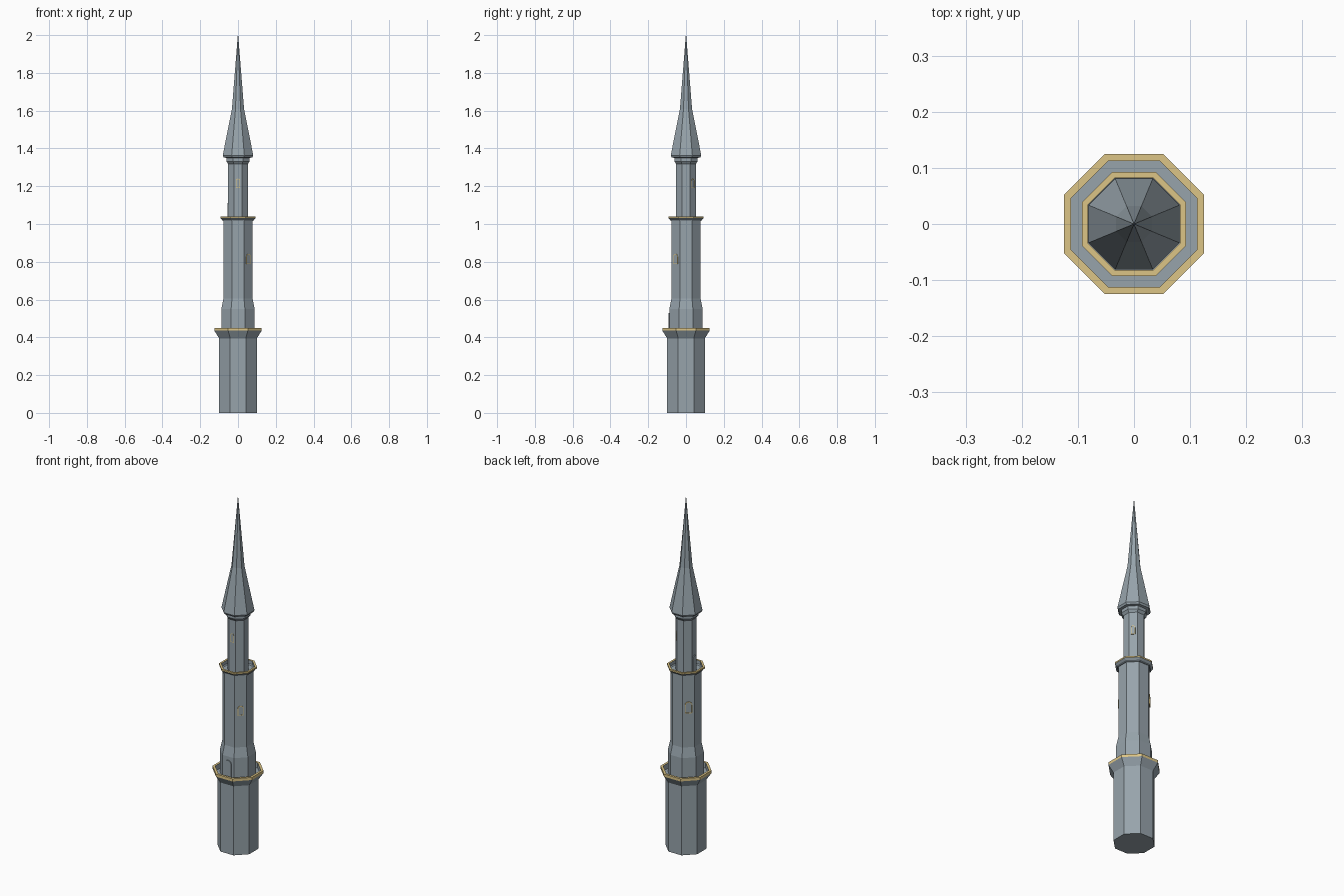
import bpy, bmesh, math
from mathutils import Matrix, Vector

if "Cube" in bpy.data.objects:
    bpy.data.objects.remove(bpy.data.objects["Cube"])

def material(name, rgb):
    m = bpy.data.materials.new(name)
    m.diffuse_color = (*rgb, 1)
    m.use_nodes = True
    m.node_tree.nodes["Principled BSDF"].inputs["Base Color"].default_value = m.diffuse_color
    return m

SLATE = material("slate", (0.31, 0.37, 0.41))
GOLD = material("gold_trim", (0.72, 0.56, 0.24))
N = 8

def finish(name, bm, mats):
    bmesh.ops.recalc_face_normals(bm, faces=bm.faces)
    me = bpy.data.meshes.new(name)
    bm.to_mesh(me)
    bm.free()
    for m in mats:
        me.materials.append(m)
    ob = bpy.data.objects.new(name, me)
    bpy.context.collection.objects.link(ob)
    return ob

def octagon(name, profile, gold=()):
    """Eight-sided stack of (apothem, z) rings; gold lists trim segments."""
    bm = bmesh.new()
    rings = []
    for a, z in profile:
        r = a / math.cos(math.pi / N)
        rings.append([bm.verts.new((r * math.cos((i + .5) * 2 * math.pi / N),
                                    r * math.sin((i + .5) * 2 * math.pi / N), z))
                      for i in range(N)])
    for k in range(len(rings) - 1):
        lo, hi = rings[k], rings[k + 1]
        for i in range(N):
            j = (i + 1) % N
            f = bm.faces.new((lo[i], lo[j], hi[j], hi[i]))
            f.material_index = int(k in gold)
    bm.faces.new(rings[0][::-1])
    bm.faces.new(rings[-1])
    return finish(name, bm, [SLATE, GOLD])

def arch(w, h, steps=6):
    """Outline of a round-headed opening, from bottom left to bottom right."""
    r = w / 2
    pts = [(-r, 0)]
    for i in range(steps + 1):
        t = math.pi * (1 - i / steps)
        pts.append((r * math.cos(t), h - r + r * math.sin(t)))
    return pts + [(r, 0)]

def place(ob, angle, apothem, z):
    a = math.radians(angle)
    ob.matrix_world = (Matrix.Translation((apothem * math.cos(a), apothem * math.sin(a), z))
                       @ Matrix.Rotation(a + math.pi / 2, 4, 'Z'))

def panel(name, w, h, depth, angle, apothem, z, mat):
    bm = bmesh.new()
    f = bm.faces.new([bm.verts.new((x, 0.003, y)) for x, y in arch(w, h)])
    g = bmesh.ops.extrude_face_region(bm, geom=[f])["geom"]
    bmesh.ops.translate(bm, verts=[v for v in g if isinstance(v, bmesh.types.BMVert)],
                        vec=Vector((0, -0.003 - depth, 0)))
    place(finish(name, bm, [mat]), angle, apothem, z)

def window(name, w, h, depth, angle, apothem, z, t=0.004):
    # raised frame
    bm = bmesh.new()
    outer = arch(w, h)
    inner = [(x, y + t) for x, y in arch(w - 2 * t, h - 2 * t)]
    loops = [[bm.verts.new((x, d, y)) for x, y in pts]
             for pts, d in ((outer, 0.002), (outer, -depth), (inner, -depth), (inner, 0.002))]
    n = len(outer)
    for a, b in zip(loops, loops[1:] + loops[:1]):
        for i in range(n):
            j = (i + 1) % n
            bm.faces.new((a[i], a[j], b[j], b[i]))
    place(finish(name + "_frame", bm, [GOLD]), angle, apothem, z)
    # pane inside it
    panel(name + "_pane", w - 2 * t, h - 2 * t, 0.001, angle, apothem, z + t, SLATE)

# tower stages with flared, gold-topped balconies
octagon("lower_stage", [(.10, 0), (.10, .395), (.125, .435), (.125, .45),
                        (.112, .45), (.112, .42), (.085, .42)], gold=(2, 3))
octagon("middle_stage", [(.088, .42), (.088, .55), (.077, .605), (.077, 1.015),
                         (.093, 1.032), (.093, 1.04), (.082, 1.04),
                         (.082, 1.015), (.05, 1.015)], gold=(4, 5))
octagon("upper_stage", [(.052, 1.015), (.052, 1.318), (.062, 1.332), (.062, 1.355)])

# spire roof
octagon("spire", [(.062, 1.35), (.076, 1.352), (.081, 1.362), (.032, 1.61), (.001, 2.0)])

# balcony doors
panel("middle_door", .04, .11, .004, -90, .088, .42, SLATE)
panel("upper_door", .032, .095, .004, 180, .052, 1.015, SLATE)

# windows
window("middle_window_front", .032, .055, .002, -45, .077, .787)
window("middle_window_back", .04, .066, .004, 135, .077, .80)
window("upper_window_back", .022, .05, .002, 45, .052, 1.19, .003)
window("upper_window_front", .022, .05, .001, -90, .052, 1.19, .003)
